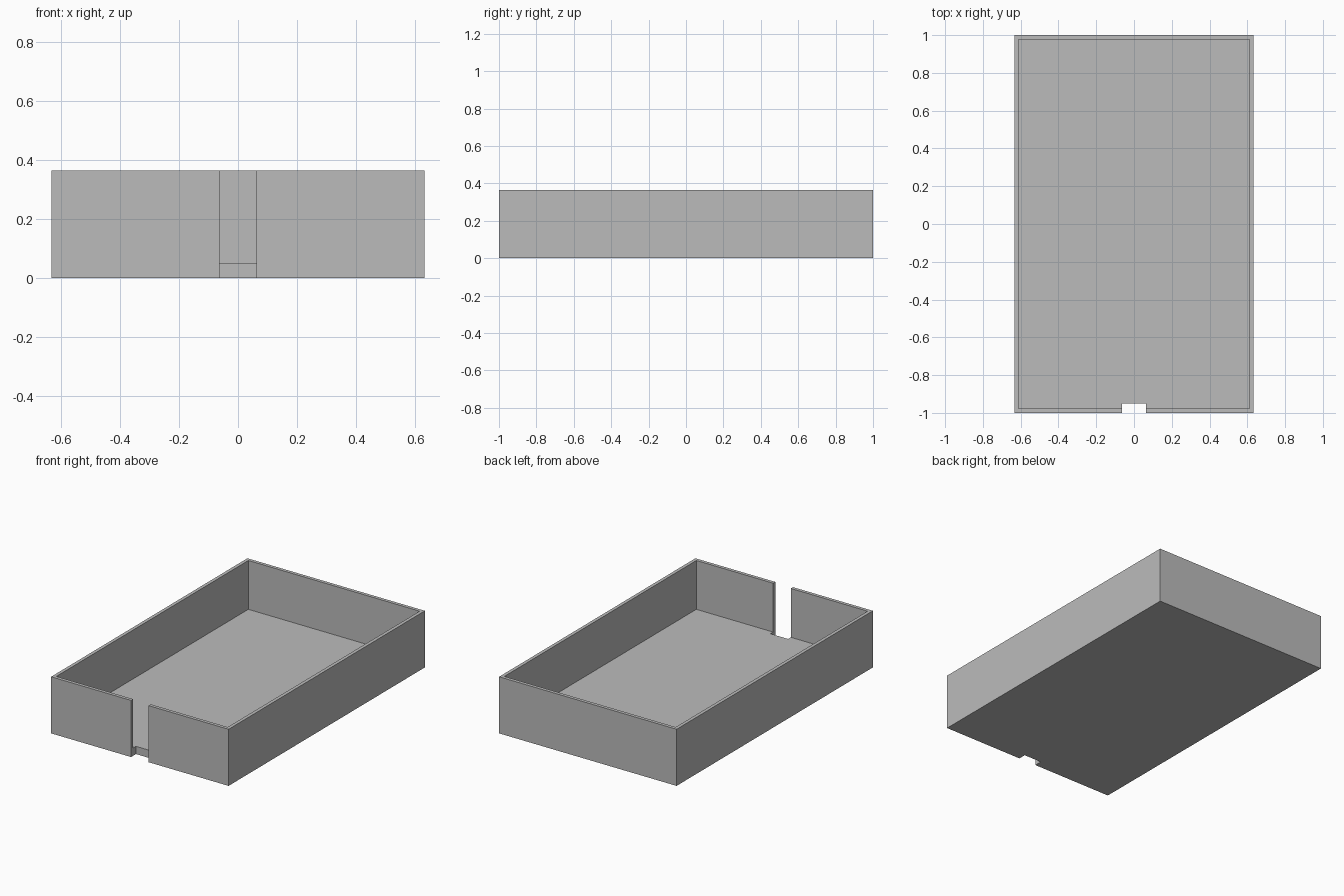
import bpy

WIDTH, DEPTH, HEIGHT = 1.266, 2.0, 0.365
WALL, FLOOR = 0.022, 0.05
NOTCH_HALF, NOTCH_DEPTH = 0.063, 0.05

cube = bpy.data.objects.get("Cube")
if cube:
    bpy.data.objects.remove(cube, do_unlink=True)

grey = bpy.data.materials.new("plain_grey")
grey.use_nodes = True
colour = (0.5, 0.5, 0.5, 1)
grey.diffuse_color = colour
grey.node_tree.nodes["Principled BSDF"].inputs["Base Color"].default_value = colour


def box(name, low, high):
    """Axis-aligned box between two corners."""
    centre = [(a + b) / 2 for a, b in zip(low, high)]
    bpy.ops.mesh.primitive_cube_add(size=1, location=centre)
    ob = bpy.context.object
    ob.name = name
    ob.scale = [b - a for a, b in zip(low, high)]
    bpy.ops.object.transform_apply(location=True, rotation=False, scale=True)
    ob.data.materials.append(grey)
    return ob


def cut(target, cutter):
    """Subtract the cutter from the target, then discard it."""
    cutter.hide_render = True
    mod = target.modifiers.new("cut", "BOOLEAN")
    mod.operation = "DIFFERENCE"
    mod.solver = "EXACT"
    mod.object = cutter
    bpy.context.view_layer.objects.active = target
    bpy.ops.object.modifier_apply(modifier=mod.name)
    bpy.data.objects.remove(cutter, do_unlink=True)


x, y = WIDTH / 2, DEPTH / 2

# Solid tray body
tray = box("open_tray", (-x, -y, 0), (x, y, HEIGHT))

# Hollow interior above the floor
cut(tray, box("cavity_cutter", (-x + WALL, -y + WALL, FLOOR),
              (x - WALL, y - WALL, HEIGHT + 0.1)))

# Slot through the front wall and the edge of the floor
cut(tray, box("slot_cutter", (-NOTCH_HALF, -y - 0.1, -0.1),
              (NOTCH_HALF, -y + NOTCH_DEPTH, HEIGHT + 0.1)))
